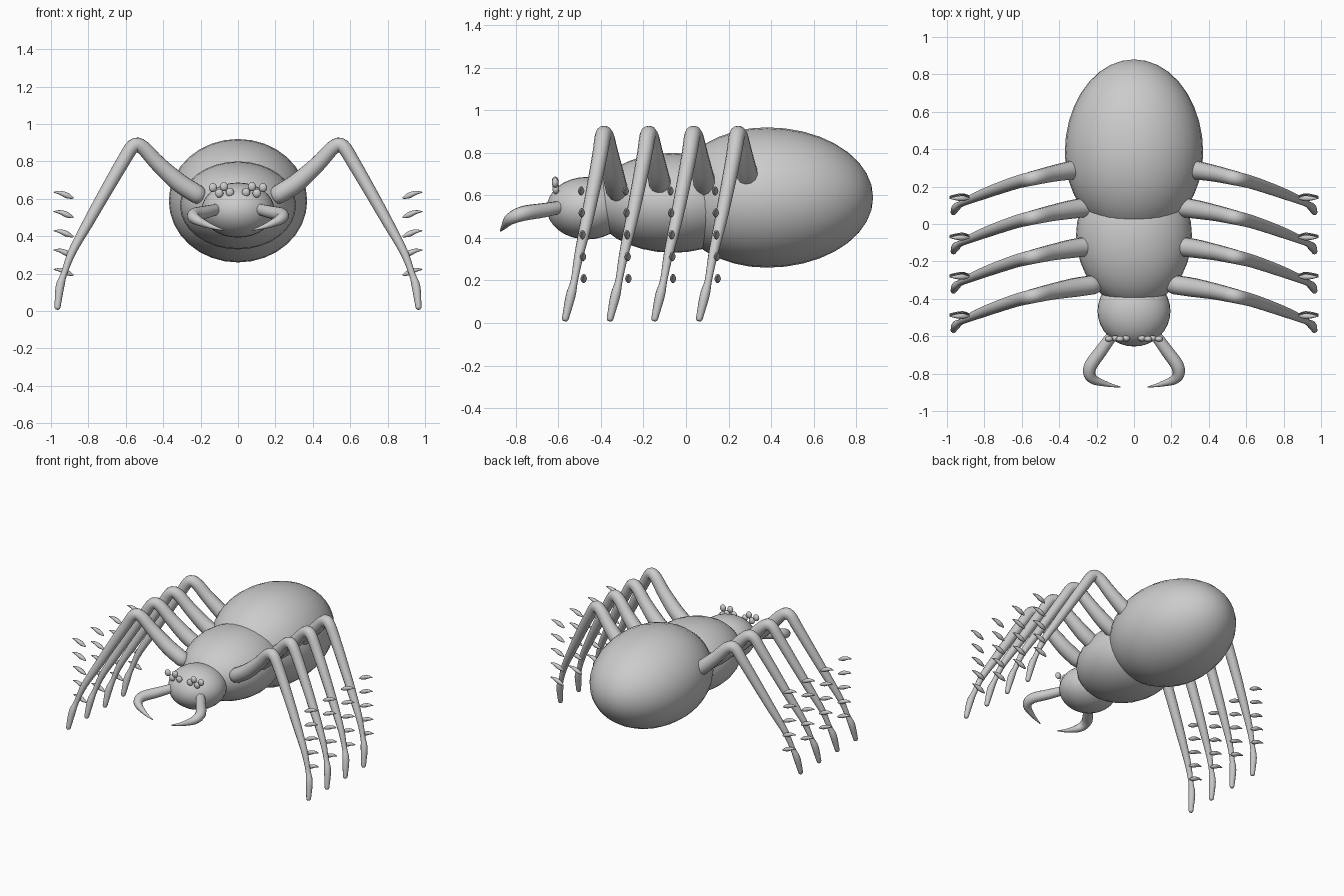
import bpy, bmesh, math
from mathutils import Vector

cube = bpy.data.objects.get("Cube")
if cube:
    bpy.data.objects.remove(cube, do_unlink=True)

grey = bpy.data.materials.new("plain grey")
grey.use_nodes = True
GREY = (0.6, 0.6, 0.6, 1)
grey.diffuse_color = GREY
grey.node_tree.nodes["Principled BSDF"].inputs["Base Color"].default_value = GREY


def finish(name, bm, mirror=False):
    bmesh.ops.recalc_face_normals(bm, faces=bm.faces)
    for f in bm.faces:
        f.smooth = True
    mesh = bpy.data.meshes.new(name)
    bm.to_mesh(mesh)
    bm.free()
    mesh.materials.append(grey)
    ob = bpy.data.objects.new(name, mesh)
    bpy.context.collection.objects.link(ob)
    if mirror:
        ob.modifiers.new("Mirror", 'MIRROR').use_mirror_merge = False
    return ob


def egg(name, centre, rx, rz, front, back, segs=32, rings=16, mirror=False):
    """Ellipsoid with its poles along y and separate front and back lengths."""
    bm = bmesh.new()
    bmesh.ops.create_uvsphere(bm, u_segments=segs, v_segments=rings, radius=1)
    for v in bm.verts:
        x, y, z = v.co
        v.co = Vector(centre) + Vector((x * rx, z * (back if z > 0 else front), y * rz))
    return finish(name, bm, mirror)


def spline(points, steps):
    """Catmull-Rom through points of (x, y, z, radius)."""
    p = [Vector(q) for q in points]
    p = [2 * p[0] - p[1]] + p + [2 * p[-1] - p[-2]]
    out = []
    for a, b, c, d in zip(p, p[1:], p[2:], p[3:]):
        for i in range(steps):
            t = i / steps
            out.append(0.5 * (2 * b + (c - a) * t + (2 * a - 5 * b + 4 * c - d) * t * t
                              + (3 * b - a - 3 * c + d) * t ** 3))
    return out + [p[-2]]


def tube(bm, points, steps=4, sides=12):
    """Round tapered limb with domed ends."""
    path = spline(points, steps)
    centres = [q.to_3d() for q in path]
    radii = [q[3] for q in path]
    for end, nxt in ((0, 1), (-1, -2)):
        out = (centres[end] - centres[nxt]).normalized()
        dome = [(centres[end] + out * radii[end] * s, radii[end] * math.sqrt(1 - s * s))
                for s in (0.5, 0.85)]
        if end == 0:
            centres = [d[0] for d in reversed(dome)] + centres
            radii = [d[1] for d in reversed(dome)] + radii
        else:
            centres += [d[0] for d in dome]
            radii += [d[1] for d in dome]
    rings, side = [], None
    for i, c in enumerate(centres):
        along = (centres[min(i + 1, len(centres) - 1)] - centres[max(i - 1, 0)]).normalized()
        ref = side if side else along.orthogonal()
        side = (ref - along * ref.dot(along)).normalized()
        up = along.cross(side)
        rings.append([bm.verts.new(c + radii[i] * (side * math.cos(a) + up * math.sin(a)))
                      for a in (math.tau * k / sides for k in range(sides))])
    for r, s in zip(rings, rings[1:]):
        for k in range(sides):
            n = (k + 1) % sides
            bm.faces.new((r[k], r[n], s[n], s[k]))
    bm.faces.new(rings[0])
    bm.faces.new(rings[-1])


# Body
egg("abdomen", (0, 0.38, 0.59), 0.37, 0.33, 0.45, 0.5, segs=32, rings=18)
egg("thorax", (0, -0.06, 0.565), 0.31, 0.235, 0.38, 0.36)
egg("head", (0, -0.465, 0.54), 0.195, 0.147, 0.19, 0.19)

# Eye clusters
for i, (x, y, z) in enumerate([(0.134, -0.615, 0.66), (0.075, -0.615, 0.665),
                               (0.1, -0.612, 0.63), (0.043, -0.612, 0.635)]):
    egg(f"eyes_{i + 1}", (x, y, z), 0.022, 0.024, 0.016, 0.016, 12, 8, mirror=True)

# Curved fangs
bm = bmesh.new()
tube(bm, [(0.09, -0.56, 0.55, 0.028), (0.17, -0.67, 0.53, 0.034), (0.235, -0.765, 0.515, 0.035),
          (0.225, -0.825, 0.49, 0.028), (0.15, -0.855, 0.455, 0.014), (0.075, -0.872, 0.432, 0.003)], 5)
finish("fangs", bm, mirror=True)

# Legs and their spines, repeated along the body
LEG = [(0.22, -0.325, 0.625, 0.052), (0.32, -0.34, 0.69, 0.051), (0.43, -0.36, 0.79, 0.044),
       (0.51, -0.378, 0.875, 0.04), (0.56, -0.39, 0.882, 0.038), (0.62, -0.405, 0.79, 0.036),
       (0.71, -0.435, 0.635, 0.033), (0.8, -0.468, 0.475, 0.029), (0.885, -0.503, 0.32, 0.022),
       (0.93, -0.525, 0.2, 0.017), (0.952, -0.542, 0.13, 0.023), (0.965, -0.567, 0.022, 0.016)]
for i in range(4):
    shift = Vector((0, 0.21 * i, 0))
    bm = bmesh.new()
    tube(bm, LEG)
    bmesh.ops.translate(bm, verts=bm.verts, vec=shift)
    finish(f"legs_{i + 1}", bm, mirror=True)
    bm = bmesh.new()
    for k in range(5):
        z = 0.605 - 0.103 * k
        y = -0.493 + 0.003 * k
        tube(bm, [(0.885, y, z, 0.006), (0.915, y, z + 0.013, 0.015),
                  (0.95, y, z + 0.027, 0.011), (0.983, y, z + 0.03, 0.003)], 3, 8)
    bmesh.ops.translate(bm, verts=bm.verts, vec=shift)
    finish(f"leg_spines_{i + 1}", bm, mirror=True)
